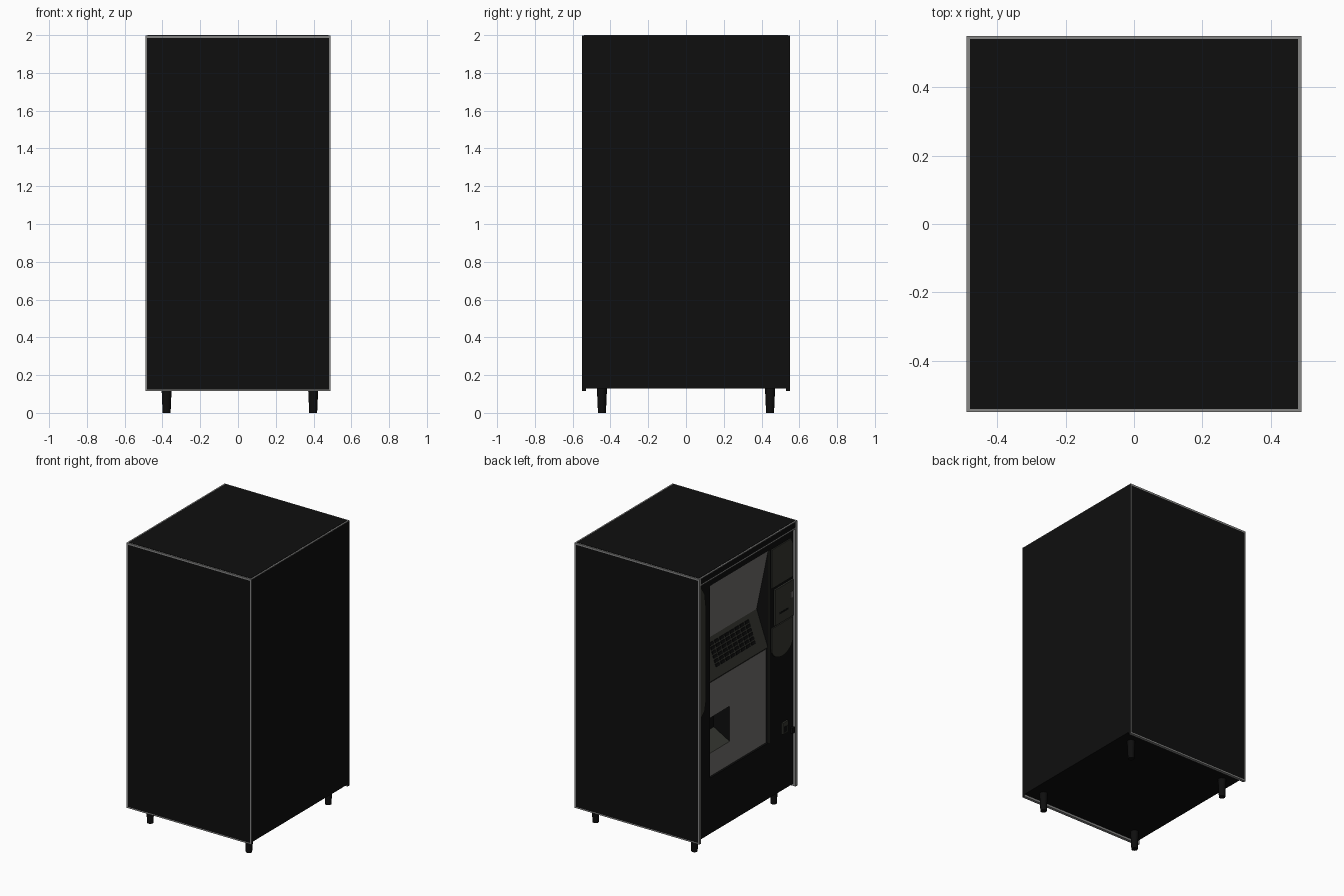
import bpy, bmesh, math

if "Cube" in bpy.data.objects:
    bpy.data.objects.remove(bpy.data.objects["Cube"])


def mat(name, c):
    m = bpy.data.materials.new(name)
    m.diffuse_color = (*c, 1)
    m.use_nodes = True
    m.node_tree.nodes["Principled BSDF"].inputs["Base Color"].default_value = m.diffuse_color
    return m


BLACK = mat("black", (0.0045, 0.0045, 0.0045))
TRIM = mat("grey trim", (0.24, 0.24, 0.235))
PANEL = mat("light grey panel", (0.16, 0.155, 0.147))
DARK = mat("dark grey", (0.036, 0.037, 0.03))
MATS = [BLACK, TRIM, PANEL, DARK]


def finish(name, bm, first):
    bmesh.ops.recalc_face_normals(bm, faces=bm.faces)
    me = bpy.data.meshes.new(name)
    bm.to_mesh(me)
    bm.free()
    for m in [first] + [m for m in MATS if m is not first]:
        me.materials.append(m)
    ob = bpy.data.objects.new(name, me)
    bpy.context.collection.objects.link(ob)
    return ob


def extrude(name, pts, axis, a, b, m, edge_mats=None):
    """Extrude a closed outline along axis 'x' (pts y,z) or 'y' (pts x,z)."""
    bm = bmesh.new()
    mk = lambda p, t: bm.verts.new((t, p[0], p[1]) if axis == "x" else (p[0], t, p[1]))
    A = [mk(p, a) for p in pts]
    B = [mk(p, b) for p in pts]
    bm.faces.new(A)
    bm.faces.new(B[::-1])
    order = [m] + [k for k in MATS if k is not m]
    for i in range(len(pts)):
        j = (i + 1) % len(pts)
        f = bm.faces.new((A[i], B[i], B[j], A[j]))
        if edge_mats and i in edge_mats:
            f.material_index = order.index(edge_mats[i])
    return finish(name, bm, m)


def box(name, x0, x1, y0, y1, z0, z1, m):
    return extrude(name, [(x0, z0), (x1, z0), (x1, z1), (x0, z1)], "y", y0, y1, m)


# cabinet: plain sections either side of the recessed service bay
FX, BX, Z0, Z1 = -0.47, 0.49, 0.13, 1.994
box("cabinet_left_section", FX, BX, 0.40, 0.53, Z0, Z1, BLACK)
box("cabinet_right_section", FX, BX, -0.53, -0.25, Z0, Z1, BLACK)
upper = [(BX, Z0), (BX, Z1), (FX, Z1), (FX, 1.89), (-0.38, 1.455), (-0.468, 1.205), (-0.455, 1.19)]
lower = [(-0.455, 0.525), (FX, 0.525), (FX, Z0)]
slot = [(-0.455, 0.94), (-0.33, 0.94), (-0.33, 0.76), (-0.455, 0.69)]
extrude("cabinet_bay", upper + lower, "y", -0.25, 0.16, BLACK,
        {3: PANEL, 4: DARK, 5: DARK, 6: PANEL})
extrude("cabinet_bay_with_slot", upper + slot + lower, "y", 0.16, 0.40, BLACK,
        {3: PANEL, 4: DARK, 5: DARK, 6: PANEL, 9: DARK, 10: PANEL})

# side panels with an inset black field and grey rim
for s, name in ((1, "back_panel"), (-1, "front_panel")):
    bm = bmesh.new()
    bmesh.ops.create_cube(bm, size=1)
    for v in bm.verts:
        v.co = (v.co.x * 0.98, s * 0.54 + v.co.y * 0.02, 1.055 + v.co.z * 1.88)
    bm.normal_update()
    outer = [f for f in bm.faces if f.normal.y * s > 0.9]
    for f in bm.faces:
        f.material_index = 0 if f.normal.x > 0.9 else 1
    bmesh.ops.inset_region(bm, faces=outer, thickness=0.013, depth=0)
    for f in outer:
        f.material_index = 0
    finish(name, bm, BLACK)

# top cover, rim, and bar above the bay
box("top_rim", -0.49, 0.49, -0.55, 0.55, 1.994, 1.998, TRIM)
box("top_cover", -0.479, 0.479, -0.541, 0.541, 1.997, 2.0, BLACK)
box("top_bar", -0.49, FX, -0.53, 0.53, 1.955, 1.994, BLACK)
box("top_bar_lip", -0.49, FX, -0.53, 0.53, 1.945, 1.955, TRIM)

# keypad buttons along the sloping shelf
ang = math.atan2(0.088, 0.25)
bm = bmesh.new()
for i in range(8):
    for j in range(6):
        t = 0.16 + j * 0.11
        x, z, y = -0.38 - 0.088 * t, 1.455 - 0.25 * t, 0.28 - i * 0.057
        vs = bmesh.ops.create_cube(bm, size=1)["verts"]
        for v in vs:
            a, c = v.co.x * 0.012, v.co.z * 0.02
            v.co = (x + a * math.cos(ang) + c * math.sin(ang), y + v.co.y * 0.042,
                    z - a * math.sin(ang) + c * math.cos(ang))
finish("keypad_buttons", bm, BLACK)

# control plates in the narrow column
extrude("upper_plate", [(-0.285, 1.61), (-0.285, 1.885), (-0.50, 1.885), (-0.52, 1.84),
                        (-0.52, 1.61)], "x", FX - 0.008, FX, DARK)
box("coin_plate", FX - 0.012, FX, -0.52, -0.315, 1.335, 1.59, DARK)
box("coin_slot", FX - 0.016, FX, -0.515, -0.485, 1.47, 1.51, PANEL)
box("note_slot", FX - 0.014, FX, -0.46, -0.36, 1.40, 1.412, BLACK)
curve = [(-0.4 - 0.12 * math.cos(math.pi * k / 10), 1.18 - 0.09 * math.sin(math.pi * k / 10))
         for k in range(11)]
extrude("lower_plate", [(-0.28, 1.325), (-0.52, 1.325)] + curve, "x", FX - 0.008, FX, DARK)

# trim strip beside the opening and tapered edge plate
box("bay_edge_strip", FX - 0.004, FX, -0.262, -0.25, 0.525, 1.89, DARK)
extrude("edge_plate", [(0.525, 0.98), (0.525, 1.94), (0.47, 1.86), (0.455, 1.75),
                       (0.455, 1.1), (0.47, 1.03)], "x", FX - 0.006, FX, DARK)

# return cup and lock
box("return_cup", FX - 0.012, FX, -0.46, -0.40, 0.53, 0.61, DARK)
box("return_cup_opening", FX - 0.014, FX, -0.45, -0.41, 0.54, 0.58, BLACK)
box("door_lock", FX - 0.018, FX, -0.525, -0.50, 0.50, 0.54, BLACK)

# tapered legs
for x in (-0.378, 0.398):
    for y in (-0.445, 0.445):
        bm = bmesh.new()
        bmesh.ops.create_cone(bm, cap_ends=True, segments=16, radius1=0.021, radius2=0.027, depth=0.135)
        bmesh.ops.translate(bm, verts=bm.verts, vec=(x, y, 0.0675))
        leg = finish("leg", bm, BLACK)
        for p in leg.data.polygons:
            p.use_smooth = len(p.vertices) == 4
